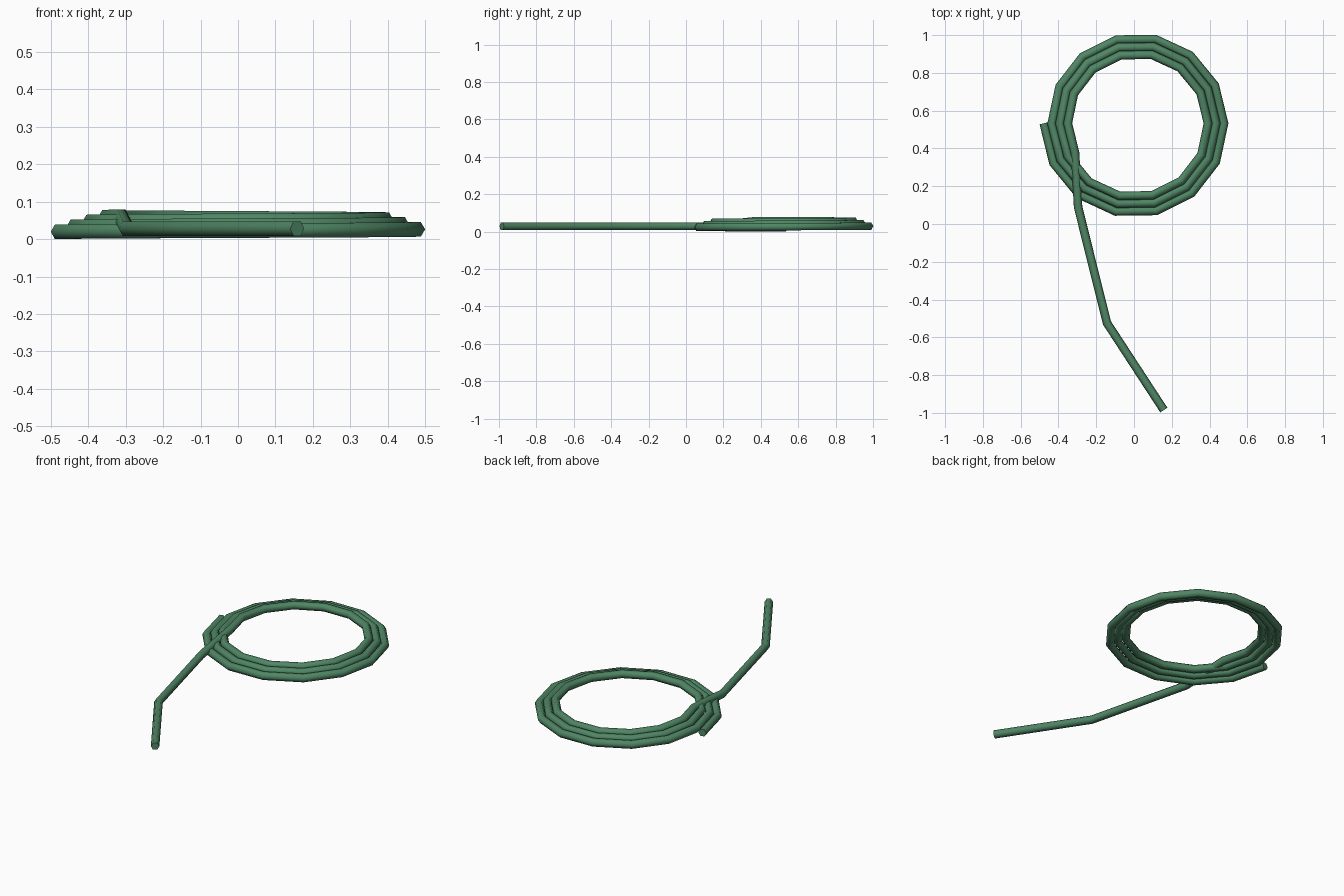
import bpy, bmesh, math
from mathutils import Vector

if "Cube" in bpy.data.objects:
    bpy.data.objects.remove(bpy.data.objects["Cube"])

SIDES, STEPS, TURNS = 6, 14, 3
RADIUS = 0.0225
CX, CY = 0.01, 0.533

# Hose path: rising inward spiral, then the loose tail on the ground
path = []
for i in range(STEPS * TURNS + 2):
    t = i / STEPS
    a = math.pi + 2 * math.pi * t
    r = 0.488 - 0.0425 * t
    path.append(Vector((CX + r * math.cos(a), CY + r * math.sin(a), 0.0197 + 0.0130 * t)))
path += [Vector(p) for p in ((-0.296, 0.09, 0.028), (-0.143, -0.524, 0.028), (0.158, -0.985, 0.028))]

# Sweep a hexagon along the path with mitred joints
bm = bmesh.new()
rings = []
for i, p in enumerate(path):
    d_in = (p - path[i - 1]) if i else (path[1] - p)
    d_out = (path[i + 1] - p) if i < len(path) - 1 else d_in
    d_in, d_out = d_in.normalized(), d_out.normalized()
    tangent = (d_in + d_out).normalized()
    side = tangent.cross(Vector((0, 0, 1))).normalized()
    up = side.cross(tangent)
    miter = 1 / max(0.5, tangent.dot(d_in))
    ring = []
    for k in range(SIDES):
        a = 2 * math.pi * k / SIDES
        ring.append(bm.verts.new(p + RADIUS * (side * math.cos(a) * miter + up * math.sin(a))))
    rings.append(ring)
for r0, r1 in zip(rings, rings[1:]):
    for k in range(SIDES):
        n = (k + 1) % SIDES
        bm.faces.new((r0[k], r0[n], r1[n], r1[k])).smooth = True

# Flat end caps with sharp rims
for ring in (rings[0], rings[-1]):
    cap = bm.faces.new(ring)
    for e in cap.edges:
        e.smooth = False
bmesh.ops.recalc_face_normals(bm, faces=bm.faces)

mesh = bpy.data.meshes.new("garden_hose")
bm.to_mesh(mesh)
bm.free()
hose = bpy.data.objects.new("garden_hose", mesh)
bpy.context.collection.objects.link(hose)

green = bpy.data.materials.new("hose_green")
green.diffuse_color = (0.08, 0.24, 0.13, 1)
green.use_nodes = True
green.node_tree.nodes["Principled BSDF"].inputs["Base Color"].default_value = green.diffuse_color
mesh.materials.append(green)
